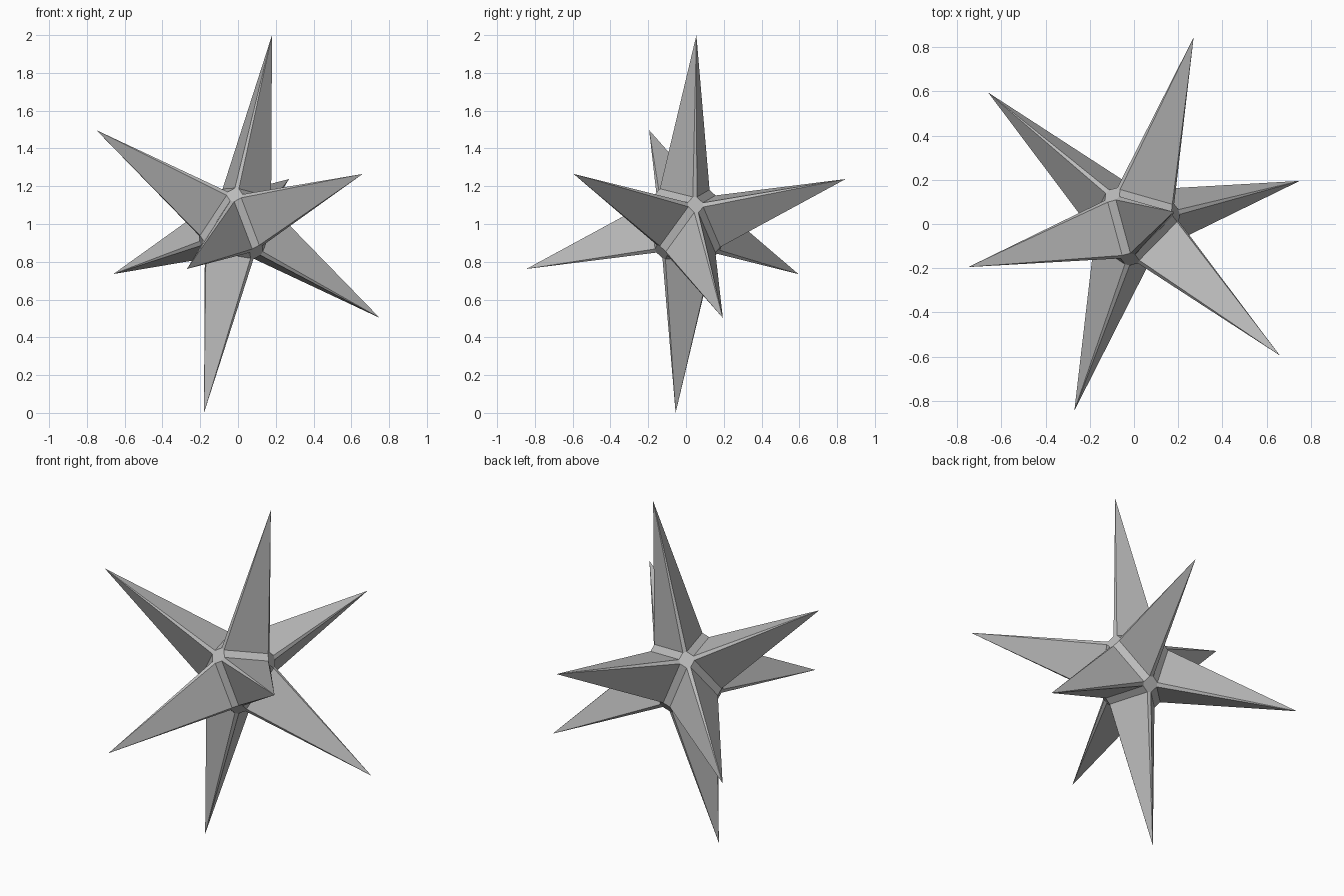
import bpy, bmesh
from itertools import product
from mathutils import Vector

if "Cube" in bpy.data.objects:
    bpy.data.objects.remove(bpy.data.objects["Cube"])

grey = bpy.data.materials.new("plain_grey")
grey.use_nodes = True
grey.diffuse_color = (0.5, 0.5, 0.5, 1)
grey.node_tree.nodes["Principled BSDF"].inputs["Base Color"].default_value = (0.5, 0.5, 0.5, 1)

# Four spike tips; the other four are their opposites
top, left, front, back = (Vector(t) for t in (
    (0.18, 0.06, 1.0), (-0.75, -0.19, 0.497), (0.66, -0.59, 0.265), (0.27, 0.85, 0.238)))
axes = [(top - t) / 2 for t in (left, front, back)]
centre = Vector((0, 0, 1))

# Core corner reach, corner cap half-width, valley half-width (in axis units)
REACH, CAP, VALLEY = 0.405, 0.07, 0.04

bm = bmesh.new()
verts = {}


def vert(i, j, u, v, w, signs):
    """Vertex with reach u on axis i, v on axis j and w on the remaining axis."""
    c = [0, 0, 0]
    c[i], c[j], c[3 - i - j] = u, v, w
    key = tuple(round(x * s, 4) for x, s in zip(c, signs))
    if key not in verts:
        verts[key] = bm.verts.new(centre + sum((a * x for a, x in zip(axes, key)), Vector()))
    return verts[key]


def flip(signs, k):
    return tuple(-s if n == k else s for n, s in enumerate(signs))


PAIRS = ((0, 1), (1, 2), (2, 0))

# Spikes: three broad sides and three slim ridge facets each
for s in product((1, -1), repeat=3):
    tip = vert(0, 1, 1, 1, 1, s)
    for i, j in PAIRS:
        k = 3 - i - j
        p = vert(i, j, REACH, CAP, VALLEY, s)
        bm.faces.new((p, vert(j, i, REACH, CAP, VALLEY, s), tip))
        bm.faces.new((p, vert(i, k, REACH, CAP, VALLEY, s), tip))

# Valley strips between neighbouring spikes
for s in product((1, -1), repeat=3):
    for i, j in PAIRS:
        k = 3 - i - j
        if s[k] > 0:
            f = flip(s, k)
            bm.faces.new((vert(i, j, REACH, CAP, VALLEY, s), vert(j, i, REACH, CAP, VALLEY, s),
                          vert(j, i, REACH, CAP, VALLEY, f), vert(i, j, REACH, CAP, VALLEY, f)))

# Eight-sided caps where four spikes meet
for i, j in PAIRS:
    k = 3 - i - j
    for side in (1, -1):
        ring = []
        for sj, sk in ((1, 1), (-1, 1), (-1, -1), (1, -1)):
            s = [0, 0, 0]
            s[i], s[j], s[k] = side, sj, sk
            pair = [vert(i, j, REACH, CAP, VALLEY, s), vert(i, k, REACH, CAP, VALLEY, s)]
            ring += pair if sj * sk > 0 else pair[::-1]
        bm.faces.new(ring)

bmesh.ops.recalc_face_normals(bm, faces=bm.faces)
mesh = bpy.data.meshes.new("spiked_star")
bm.to_mesh(mesh)
bm.free()
mesh.materials.append(grey)
bpy.context.collection.objects.link(bpy.data.objects.new("spiked_star", mesh))
